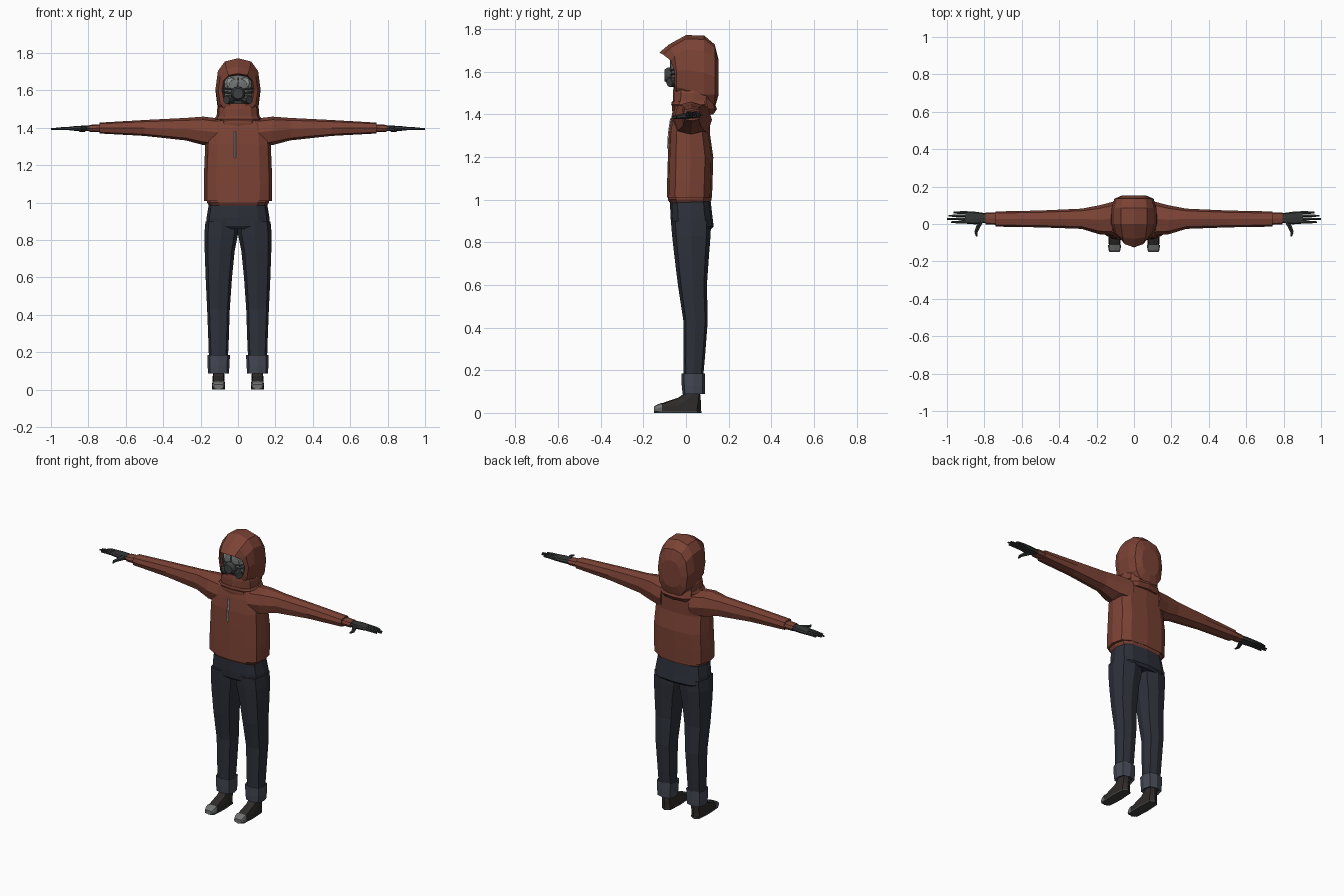
import bpy, bmesh, math
from mathutils import Vector, Matrix


def material(name, rgb):
    m = bpy.data.materials.new(name)
    m.diffuse_color = (*rgb, 1)
    return m


RUST = material("rust_cloth", (0.20, 0.055, 0.035))
NAVY = material("navy_cloth", (0.026, 0.030, 0.042))
CUFF = material("cuff_cloth", (0.058, 0.064, 0.088))
GLOVE = material("glove", (0.034, 0.036, 0.036))
SHOE = material("shoe", (0.028, 0.025, 0.023))
DARK = material("dark_rubber", (0.05, 0.052, 0.052))
GREY = material("mask_grey", (0.16, 0.165, 0.165))
LENS = material("lens", (0.30, 0.32, 0.32))
METAL = material("pale_metal", (0.40, 0.40, 0.40))


def finish(name, bm, mat, mirror):
    bmesh.ops.recalc_face_normals(bm, faces=bm.faces)
    me = bpy.data.meshes.new(name)
    bm.to_mesh(me)
    bm.free()
    me.materials.append(mat)
    ob = bpy.data.objects.new(name, me)
    bpy.context.collection.objects.link(ob)
    if mirror:
        ob.modifiers.new("Mirror", 'MIRROR').use_axis[0] = True
    return ob


def loft(name, axis, rings, mat, n=8, p=0.7, mirror=False):
    """Skin closed rings (pos, a0, a1, b0, b1[, top slant]) along an axis."""
    bm = bmesh.new()
    order = {'x': (2, 0, 1), 'y': (0, 2, 1), 'z': (0, 1, 2)}[axis]
    loops = []
    for r in rings:
        pos, a0, a1, b0, b1 = r[:5]
        slant = r[5] if len(r) > 5 else 0
        loop = []
        for i in range(n):
            t = 2 * math.pi * i / n
            c, s = round(math.cos(t), 6), round(math.sin(t), 6)
            a = (a0 + a1) / 2 + (a1 - a0) / 2 * math.copysign(abs(c) ** p, c)
            b = (b0 + b1) / 2 + (b1 - b0) / 2 * math.copysign(abs(s) ** p, s)
            v = (a, b, pos + slant * max(0, s) ** 2)
            loop.append(bm.verts.new([v[k] for k in order]))
        loops.append(loop)
    for l, m in zip(loops, loops[1:]):
        for i in range(n):
            j = (i + 1) % n
            bm.faces.new((l[i], l[j], m[j], m[i]))
    bm.faces.new(loops[0])
    bm.faces.new(loops[-1])
    return finish(name, bm, mat, mirror)


def tube(name, points, mat, n=6, mirror=False):
    """Tapered tube through (x, y, z, radius) points."""
    bm = bmesh.new()
    for a, b in zip(points, points[1:]):
        p, q = Vector(a[:3]), Vector(b[:3])
        rot = (q - p).to_track_quat('Z', 'Y').to_matrix().to_4x4()
        bmesh.ops.create_cone(bm, cap_ends=True, segments=n, radius1=a[3], radius2=b[3],
                              depth=(q - p).length, matrix=Matrix.Translation((p + q) / 2) @ rot)
    return finish(name, bm, mat, mirror)


# Jacket body, hem band and zip
loft("jacket_body", 'z', [
    (1.01, -.182, .182, -.09, .122), (1.10, -.183, .183, -.088, .125),
    (1.20, -.180, .180, -.085, .128), (1.31, -.175, .175, -.08, .112),
    (1.39, -.165, .165, -.068, .115), (1.435, -.145, .145, -.058, .115),
    (1.455, -.10, .10, -.05, .11)], RUST, n=12, p=0.65)
loft("jacket_hem", 'z', [
    (.985, -.155, .155, -.075, .112), (1.0, -.165, .165, -.085, .12),
    (1.02, -.165, .165, -.085, .12)], RUST, n=12, p=0.65)
loft("zip", 'z', [
    (1.24, -.022, -.010, -.089, -.078), (1.31, -.022, -.010, -.085, -.074),
    (1.38, -.022, -.010, -.075, -.064)], METAL, n=4, p=1)

# Sleeves and wrist bands
loft("sleeve", 'x', [
    (.10, -.062, .122, 1.30, 1.45), (.185, -.055, .10, 1.308, 1.46),
    (.28, -.026, .082, 1.333, 1.453), (.50, -.018, .072, 1.357, 1.442),
    (.74, -.014, .067, 1.370, 1.428)], RUST, mirror=True)
loft("wrist_band", 'x', [
    (.72, -.005, .062, 1.378, 1.420), (.795, -.002, .062, 1.378, 1.416)], RUST, mirror=True)

# Gloves: palm, fingers and thumb
loft("glove_palm", 'x', [
    (.77, .006, .056, 1.382, 1.412), (.81, .004, .060, 1.382, 1.412),
    (.85, -.002, .066, 1.383, 1.411), (.90, .002, .068, 1.386, 1.407)],
    GLOVE, p=0.6, mirror=True)
for i, (y, end) in enumerate([(.010, .978), (.027, 1.0), (.044, .992), (.061, .965)]):
    tube(f"finger_{i + 1}", [(.89, y, 1.397, .0095), (.94, y, 1.396, .008),
                             (end, y, 1.393, .005)], GLOVE, mirror=True)
tube("thumb", [(.82, .015, 1.395, .016), (.836, -.020, 1.391, .012),
               (.846, -.045, 1.388, .009), (.840, -.066, 1.386, .005)], GLOVE, mirror=True)

# Collar and hood
loft("collar", 'z', [
    (1.40, -.115, .115, -.062, .128), (1.425, -.120, .120, -.066, .145),
    (1.465, -.114, .114, -.062, .130), (1.50, -.112, .112, -.062, .135),
    (1.53, -.100, .100, -.058, .130)], RUST, n=12)
loft("collar_fold", 'z', [
    (1.435, -.118, .118, -.064, .12), (1.447, -.127, .127, -.070, .125),
    (1.46, -.118, .118, -.066, .12)], RUST, n=12)
loft("hood", 'y', [
    (.00, -.070, .070, 1.53, 1.68), (-.055, -.086, .086, 1.515, 1.69, -.07),
    (-.045, -.106, .106, 1.475, 1.728, -.035), (.0, -.120, .120, 1.45, 1.772),
    (.085, -.120, .120, 1.42, 1.770), (.135, -.105, .105, 1.43, 1.728),
    (.152, -.065, .065, 1.49, 1.66)], RUST, n=12, p=0.78)

# Face mask: shell, lenses, bridge, breathing valve, filters and straps
loft("mask_shell", 'y', [
    (.01, -.080, .080, 1.52, 1.69), (-.045, -.075, .075, 1.525, 1.68),
    (-.066, -.050, .050, 1.545, 1.66), (-.072, -.02, .02, 1.58, 1.64)], GREY, n=12)
loft("mask_lens", 'y', [
    (-.040, .012, .072, 1.61, 1.675), (-.064, .014, .060, 1.615, 1.668)],
    LENS, mirror=True)
loft("mask_bridge", 'y', [
    (-.05, -.008, .008, 1.60, 1.68), (-.075, -.005, .005, 1.60, 1.665)], DARK, n=4, p=.3)
tube("mask_valve", [(0, -.05, 1.583, .040), (0, -.085, 1.583, .037),
                    (0, -.100, 1.583, .028)], DARK, n=12)
tube("mask_filter", [(.035, -.045, 1.555, .026), (.062, -.078, 1.55, .022)],
     DARK, n=10, mirror=True)
for i, z in enumerate((1.585, 1.605)):
    tube(f"mask_strap_{i + 1}", [(.02, -.074, z, .005), (.062, -.062, z + .004, .005),
                                 (.084, -.03, z + .01, .005)], DARK, mirror=True)

# Trousers: seat, legs and turned-up cuffs
loft("trouser_seat", 'z', [
    (.86, -.168, .168, -.055, .115), (.875, -.172, .172, -.068, .130),
    (.92, -.168, .168, -.073, .124), (1.0, -.155, .155, -.075, .115)],
    NAVY, n=12, p=0.65)
loft("trouser_leg", 'z', [
    (.12, .056, .154, -.010, .076), (.25, .050, .158, -.012, .088),
    (.43, .044, .165, -.012, .102), (.60, .032, .173, -.038, .098),
    (.74, .018, .178, -.055, .108), (.83, .000, .180, -.065, .115),
    (.90, .000, .174, -.071, .118)], NAVY, mirror=True)
loft("trouser_cuff", 'z', [
    (.10, .058, .150, -.005, .075), (.088, .048, .160, -.016, .088),
    (.13, .046, .163, -.020, .090), (.185, .043, .164, -.022, .090),
    (.175, .060, .150, -.010, .080)], CUFF, mirror=True)

# Shoes with soles and toe caps
loft("shoe", 'z', [
    (.008, .070, .138, -.148, .070), (.032, .070, .138, -.146, .070),
    (.052, .072, .136, -.095, .070), (.072, .073, .135, -.035, .068),
    (.095, .074, .134, -.004, .066), (.15, .076, .132, .002, .064)],
    SHOE, p=0.5, mirror=True)
loft("shoe_sole", 'z', [
    (0, .069, .139, -.150, .072), (.010, .069, .139, -.150, .072)],
    DARK, p=0.5, mirror=True)
loft("toe_cap", 'y', [
    (-.112, .069, .139, .004, .048), (-.140, .072, .136, .004, .037),
    (-.151, .078, .130, .004, .028)], GREY, p=0.4, mirror=True)
